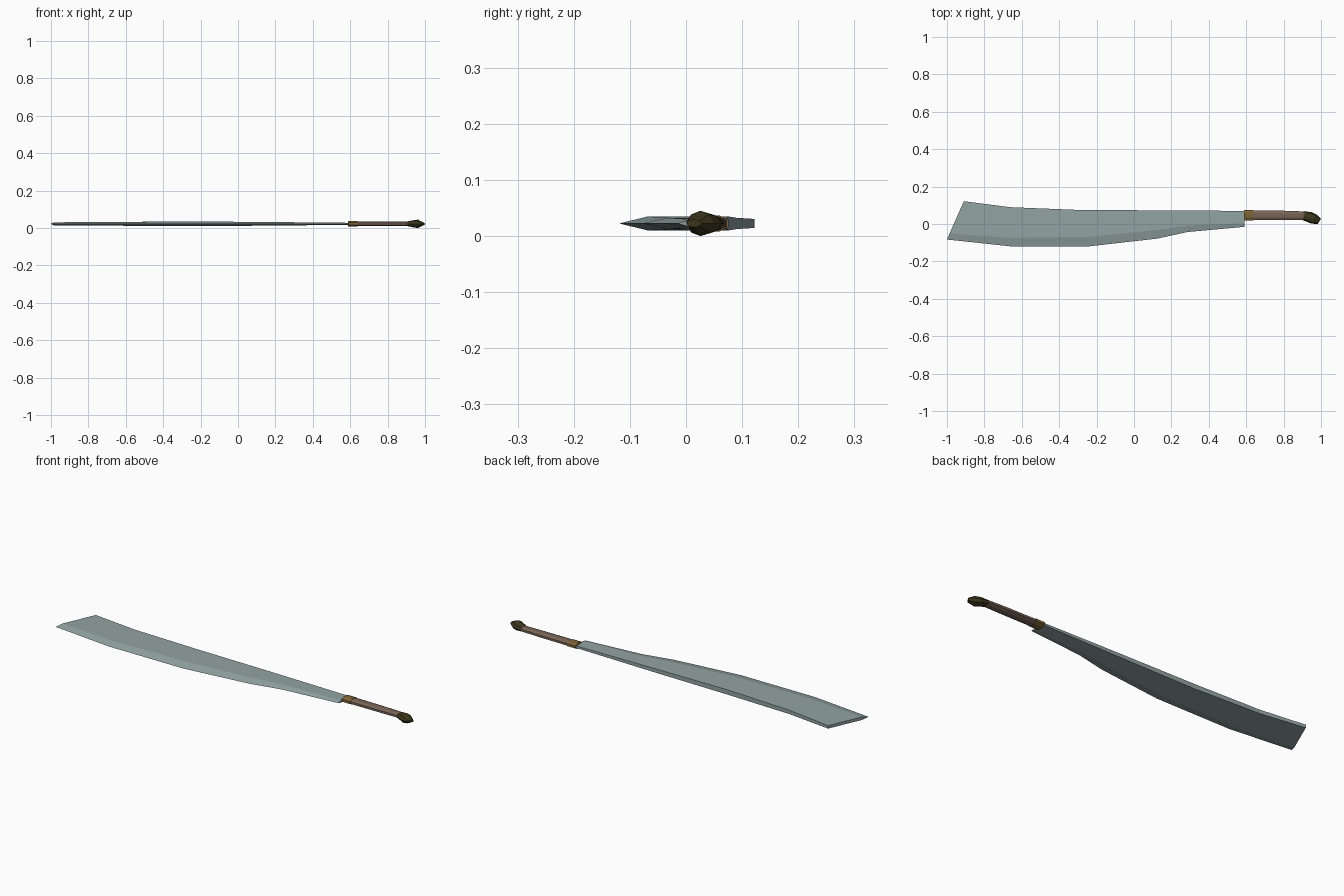
import bpy, bmesh, math

if "Cube" in bpy.data.objects:
    bpy.data.objects.remove(bpy.data.objects["Cube"])

ZC = 0.0225  # mid-plane height of the whole weapon


def mat(name, rgb):
    m = bpy.data.materials.new(name)
    m.diffuse_color = (*rgb, 1)
    m.use_nodes = True
    m.node_tree.nodes["Principled BSDF"].inputs["Base Color"].default_value = m.diffuse_color
    return m


steel = mat("grey_steel", (0.29, 0.37, 0.365))
wood = mat("brown_wood", (0.19, 0.127, 0.095))
brass = mat("dull_brass", (0.20, 0.125, 0.04))
dark = mat("dark_bronze", (0.045, 0.038, 0.012))


def loft(name, rings, material):
    """Skin closed rings of equal length and cap both ends."""
    bm = bmesh.new()
    vr = [[bm.verts.new(p) for p in r] for r in rings]
    n = len(vr[0])
    for r, s in zip(vr, vr[1:]):
        for i in range(n):
            j = (i + 1) % n
            bm.faces.new((r[i], r[j], s[j], s[i]))
    bm.faces.new(vr[0])
    bm.faces.new(vr[-1])
    bmesh.ops.recalc_face_normals(bm, faces=bm.faces)
    me = bpy.data.meshes.new(name)
    bm.to_mesh(me)
    bm.free()
    me.materials.append(material)
    ob = bpy.data.objects.new(name, me)
    bpy.context.collection.objects.link(ob)
    return ob


def ring(a, b, rz, shape):
    """Section between back point a and front point b (xy), half height rz."""
    return [((a[0] + b[0]) / 2 + (a[0] - b[0]) / 2 * u,
             (a[1] + b[1]) / 2 + (a[1] - b[1]) / 2 * u,
             ZC + rz * w) for u, w in shape]


# Blade: spine (x, y), bevel line (x, y), cutting edge (x, y), half thickness
stations = [
    ((-0.910, 0.122), (-0.986, -0.050), (-1.000, -0.083), 0.0080),
    ((-0.665, 0.090), (-0.665, -0.075), (-0.665, -0.119), 0.0100),
    ((-0.290, 0.075), (-0.235, -0.068), (-0.235, -0.119), 0.0125),
    ((0.125, 0.073), (0.125, -0.032), (0.125, -0.078), 0.0100),
    ((0.286, 0.072), (0.286, -0.008), (0.286, -0.043), 0.0085),
    ((0.592, 0.070), (0.592, 0.004), (0.592, -0.015), 0.0055),
]
loft("blade", [[(*s, ZC + t), (*b, ZC + t), (*e, ZC), (*b, ZC - t), (*s, ZC - t)]
               for s, b, e, t in stations], steel)

# Grip and collar: flattened octagons
octagon = [(1, .45), (.45, 1), (-.45, 1), (-1, .45),
           (-1, -.45), (-.45, -1), (.45, -1), (1, -.45)]
loft("collar", [ring((x, 0.076), (x, 0.019), 0.0140, octagon)
                for x in (0.588, 0.638)], brass)
loft("grip", [ring((0.638, 0.073), (0.638, 0.021), 0.0125, octagon),
              ring((0.80, 0.071), (0.80, 0.021), 0.0125, octagon),
              ring((0.915, 0.067), (0.915, 0.022), 0.0115, octagon)], wood)

# Pommel: faceted hooked knob
diamond = [(math.cos(k * math.pi / 4), math.sin(k * math.pi / 4)) for k in range(8)]
loft("pommel", [ring((0.908, 0.069), (0.903, 0.020), 0.0125, diamond),
                ring((0.950, 0.063), (0.925, 0.012), 0.0190, diamond),
                ring((0.978, 0.049), (0.947, 0.002), 0.0225, diamond),
                ring((1.000, 0.028), (0.982, 0.000), 0.0070, diamond)], dark)
